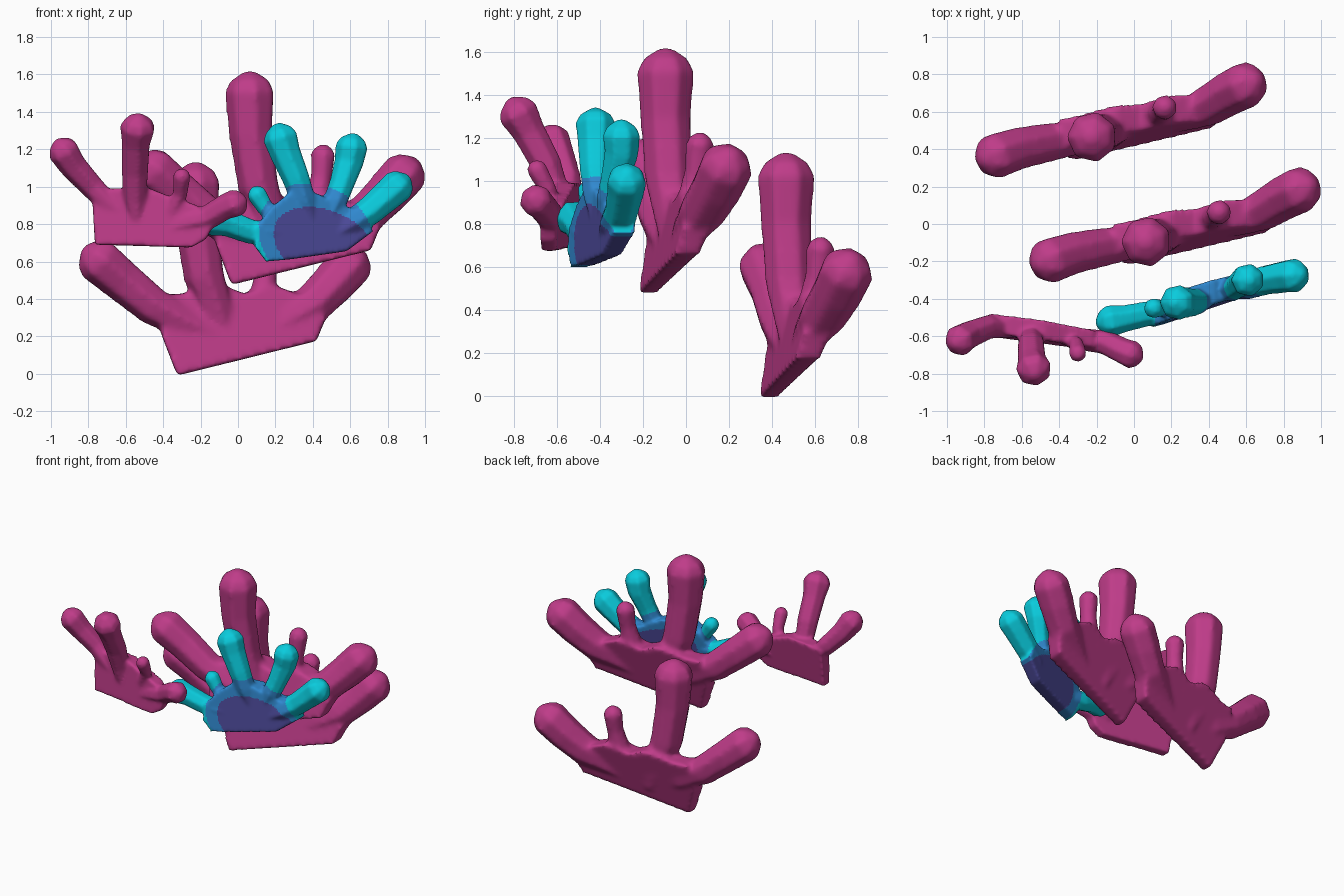
import bpy, bmesh
from mathutils import Vector
from math import cos, sin, tau

cube = bpy.data.objects.get("Cube")
if cube:
    bpy.data.objects.remove(cube, do_unlink=True)


def material(name, rgb):
    m = bpy.data.materials.new(name)
    m.use_nodes = True
    m.diffuse_color = (*rgb, 1)
    m.node_tree.nodes["Principled BSDF"].inputs["Base Color"].default_value = (*rgb, 1)
    return m


MAGENTA = material("magenta", (.52, .045, .25))
CYAN = material("cyan", (.003, .60, .72))
BLUE = material("mid blue", (.03, .25, .63))
PURPLE = material("deep purple", (.075, .07, .33))


def add_body(bm, outline, plane, depth):
    """Slab from a front outline, lying in a leaning plane and thickening upward."""
    base_z = min(z for x, z in outline)
    y0, kx, kz = plane
    sides = []
    for s in (-1, 1):
        sides.append([bm.verts.new((x, y0 + kx * x + kz * (z - base_z)
                                    + s * (depth[0] + depth[1] * (z - base_z)), z))
                      for x, z in outline])
    front, back = sides
    bm.faces.new(front)
    bm.faces.new(back[::-1])
    n = len(outline)
    for i in range(n):
        j = (i + 1) % n
        bm.faces.new((front[j], front[i], back[i], back[j]))


def add_finger(bm, path, sides=7):
    """Tapered tube through (x, y, z, radius) stations, closed by a blunt tip."""
    pts = [Vector(p[:3]) for p in path]
    radii = [p[3] for p in path]
    end, r = pts[-1], radii[-1]
    way = (end - pts[-2]).normalized()
    pts += [end + way * r * .42, end + way * r * .78]
    radii += [r * .78, r * .22]
    rings = []
    for i, p in enumerate(pts):
        tangent = pts[min(i + 1, len(pts) - 1)] - pts[max(i - 1, 0)]
        side = tangent.cross(Vector((0, 1, 0))).normalized()
        up = side.cross(tangent).normalized()
        rings.append([bm.verts.new(p + radii[i] * (side * cos(tau * k / sides)
                                                   + up * sin(tau * k / sides)))
                      for k in range(sides)])
    for a, b in zip(rings, rings[1:]):
        for k in range(sides):
            j = (k + 1) % sides
            bm.faces.new((a[k], a[j], b[j], b[k]))
    bm.faces.new(rings[0][::-1])
    bm.faces.new(rings[-1])


def coral(name, outline, plane, depth, fingers, voxel, mats):
    bm = bmesh.new()
    add_body(bm, outline, plane, depth)
    for f in fingers:
        add_finger(bm, f)
    bmesh.ops.recalc_face_normals(bm, faces=bm.faces)
    mesh = bpy.data.meshes.new(name)
    bm.to_mesh(mesh)
    bm.free()
    ob = bpy.data.objects.new(name, mesh)
    bpy.context.collection.objects.link(ob)
    # Fuse the parts into one skin with soft webs between the fingers
    remesh = ob.modifiers.new("fuse", 'REMESH')
    remesh.mode = 'VOXEL'
    remesh.voxel_size = voxel
    smooth = ob.modifiers.new("soften", 'SMOOTH')
    smooth.factor, smooth.iterations = .5, 9
    bpy.context.view_layer.update()
    fused = bpy.data.meshes.new_from_object(
        ob.evaluated_get(bpy.context.evaluated_depsgraph_get()))
    ob.modifiers.clear()
    ob.data = fused
    fused.name = name
    fused.materials.clear()
    for m in mats:
        fused.materials.append(m)
    for p in fused.polygons:
        p.use_smooth = True
    return ob


# Large coral at the back
back_coral = coral(
    "back_coral",
    [(-.325, -.01), (.42, .175), (.47, .3), (.31, .43), (.2, .47), (.03, .43),
     (-.1, .48), (-.28, .43), (-.4, .42), (-.41, .21)],
    (.438, .18, .29), (.045, .07),
    [[(-.1, .47, .2, .045), (-.28, .46, .27, .085), (-.45, .438, .36, .108),
      (-.62, .405, .5, .118), (-.75, .362, .61, .128)],
     [(.1, .52, .2, .045), (.26, .575, .29, .085), (.4, .635, .37, .115),
      (.51, .7, .48, .124), (.605, .748, .585, .13)],
     [(-.05, .5, .15, .045), (-.11, .5, .33, .09), (-.18, .48, .52, .115),
      (-.22, .465, .8, .122), (-.225, .465, 1.025, .138)],
     [(.1, .56, .3, .05), (.135, .59, .43, .075), (.155, .61, .56, .06), (.165, .625, .69, .07)]],
    .016, [MAGENTA])

# Same coral repeated in the middle
middle_coral = bpy.data.objects.new("middle_coral", back_coral.data)
middle_coral.location = (.29, -.56, .485)
bpy.context.collection.objects.link(middle_coral)

# Small magenta coral at the front
small_coral = coral(
    "small_magenta_coral",
    [(-.765, .69), (-.25, .675), (-.17, .72), (-.13, .8), (-.22, .9), (-.31, .93),
     (-.37, .95), (-.47, .99), (-.66, .99), (-.78, .98), (-.775, .87)],
    (-.67, -.13, .13), (.035, .06),
    [[(-.6, -.575, .82, .035), (-.7, -.555, .92, .058), (-.78, -.55, 1, .068),
      (-.88, -.59, 1.11, .077), (-.935, -.625, 1.195, .088)],
     [(-.54, -.59, .8, .035), (-.55, -.6, .93, .065), (-.55, -.65, 1.08, .075),
      (-.545, -.73, 1.23, .08), (-.535, -.78, 1.318, .098)],
     [(-.36, -.61, .85, .04), (-.31, -.64, .96, .042), (-.3, -.695, 1.06, .05)],
     [(-.36, -.62, .78, .035), (-.26, -.62, .81, .062), (-.16, -.63, .835, .07),
      (-.07, -.675, .89, .072), (-.01, -.7, .912, .08)]],
    .011, [MAGENTA])

# Coloured coral at the front
bright_coral = coral(
    "bright_front_coral",
    [(.15, .6), (.28, .612), (.58, .655), (.72, .76), (.68, .88), (.56, .89), (.43, .96),
     (.29, .98), (.18, .89), (.1, .79), (.09, .68)],
    (-.545, .33, .12), (.045, .06),
    [[(.27, -.455, .74, .035), (.17, -.47, .75, .06), (.07, -.48, .76, .07),
      (-.05, -.505, .805, .075), (-.135, -.52, .825, .09)],
     [(.24, -.45, .78, .04), (.145, -.45, .89, .048), (.1, -.45, .962, .056)],
     [(.4, -.4, .8, .04), (.35, -.41, .93, .07), (.31, -.42, 1.05, .077),
      (.255, -.42, 1.18, .087), (.228, -.42, 1.265, .097)],
     [(.47, -.37, .8, .04), (.52, -.35, .92, .068), (.555, -.33, 1.01, .07),
      (.595, -.3, 1.13, .082), (.61, -.3, 1.215, .091)],
     [(.5, -.37, .74, .04), (.6, -.335, .8, .072), (.7, -.3, .865, .082),
      (.81, -.28, .96, .09), (.86, -.275, 1.005, .095)]],
    .01, [CYAN, BLUE, PURPLE])


def inside(c, cx, cz, rx, rz, tilt):
    return ((c.x - cx) / rx) ** 2 + ((c.z + tilt * (c.x - cx) - cz) / rz) ** 2 < 1


# Purple heart, blue rim, cyan fingers
for p in bright_coral.data.polygons:
    if inside(p.center, .47, .68, .28, .2, .25):
        p.material_index = 2
    elif inside(p.center, .42, .73, .31, .285, .15):
        p.material_index = 1
